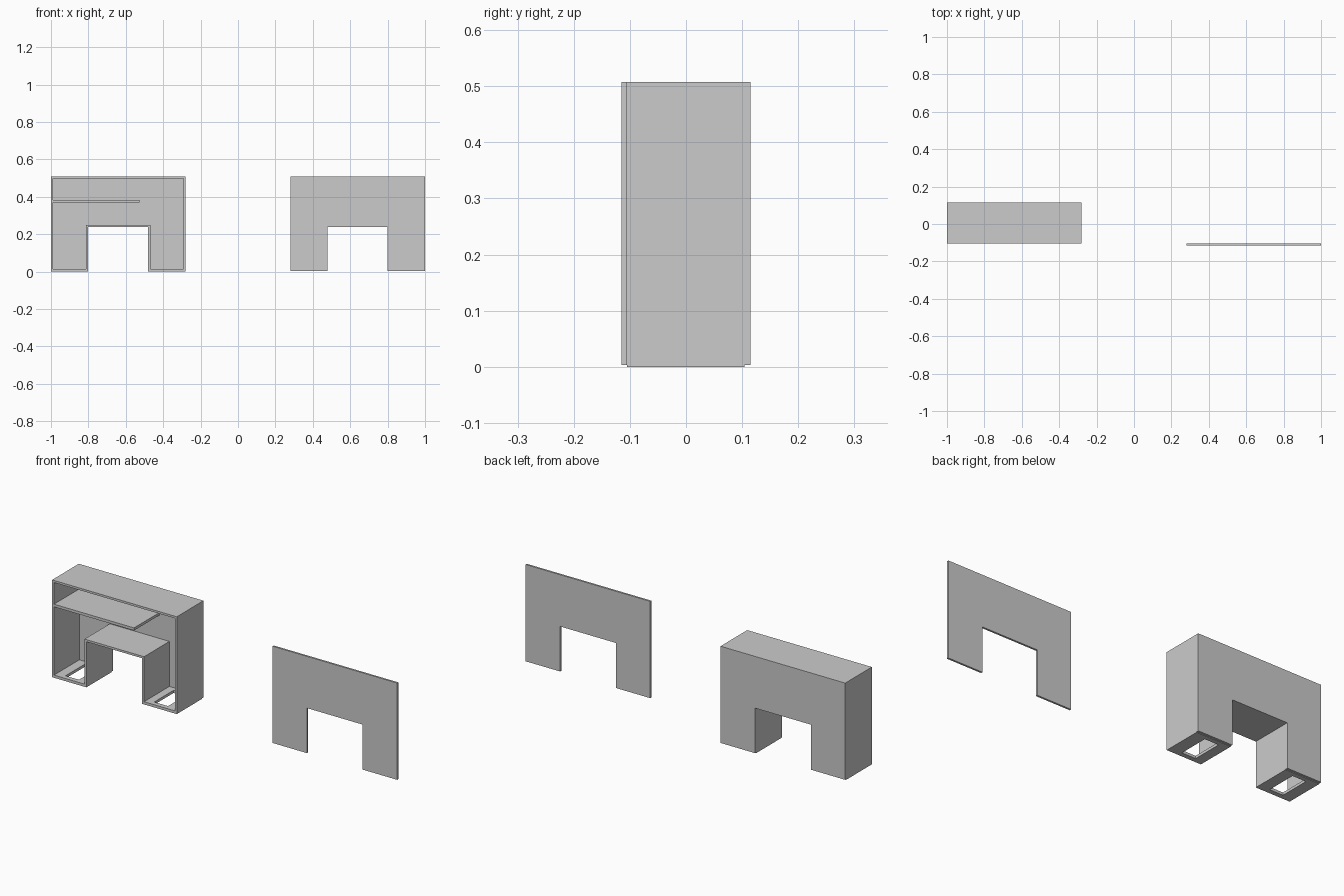
import bpy
import bmesh

if "Cube" in bpy.data.objects:
    bpy.data.objects.remove(bpy.data.objects["Cube"])

T = 0.011                      # wall thickness
X0, X1 = -1.0, -0.28           # housing sides
N0, N1 = -0.802, -0.48         # notch sides
BASE, NOTCH, TOP = 0.003, 0.238, 0.508
FRONT, BACK = -0.105, 0.115


def finish(name, bm):
    bmesh.ops.recalc_face_normals(bm, faces=bm.faces)
    mesh = bpy.data.meshes.new(name)
    bm.to_mesh(mesh)
    bm.free()
    ob = bpy.data.objects.new(name, mesh)
    bpy.context.collection.objects.link(ob)
    return ob


def extrude_y(name, profile, y0, y1):
    """Solid from an xz outline, running from y0 to y1."""
    bm = bmesh.new()
    face = bm.faces.new([bm.verts.new((x, y0, z)) for x, z in profile])
    out = bmesh.ops.extrude_face_region(bm, geom=[face])["geom"]
    verts = [v for v in out if isinstance(v, bmesh.types.BMVert)]
    bmesh.ops.translate(bm, verts=verts, vec=(0, y1 - y0, 0))
    return finish(name, bm)


def arch(x0, x1, n0, n1, z0, zn, z1):
    return [(x0, z0), (x0, z1), (x1, z1), (x1, z0),
            (n1, z0), (n1, zn), (n0, zn), (n0, z0)]


def frame_plate(name, outer, inner, z0, z1):
    """Flat rectangular plate with a rectangular opening."""
    bm = bmesh.new()
    rings = []
    for (x0, x1, y0, y1), z in ((outer, z0), (outer, z1), (inner, z1), (inner, z0)):
        rings.append([bm.verts.new((x, y, z))
                      for x, y in ((x0, y0), (x1, y0), (x1, y1), (x0, y1))])
    for i in range(4):
        a, b = rings[i], rings[(i + 1) % 4]
        for j in range(4):
            k = (j + 1) % 4
            bm.faces.new((a[j], a[k], b[k], b[j]))
    return finish(name, bm)


# Housing: outer wall, notch wall and back panel
inner_back = BACK - T
extrude_y("outer_wall", arch(X0, X1, X0 + T, X1 - T, BASE, TOP - T, TOP),
          FRONT, inner_back)
extrude_y("notch_wall", arch(N0 - T, N1 + T, N0, N1, BASE, NOTCH, NOTCH + T),
          FRONT, inner_back)
outline = arch(X0, X1, N0, N1, BASE, NOTCH, TOP)
extrude_y("back_panel", outline, inner_back, BACK)

# Inner shelf
extrude_y("shelf", [(X0 + T, 0.37), (-0.527, 0.37), (-0.527, 0.384), (X0 + T, 0.384)],
          FRONT, inner_back)

# Foot plates with openings
for side, x0, x1, h0, h1 in (("left", X0, N0, -0.94, -0.862),
                             ("right", N1, X1, -0.428, -0.348)):
    frame_plate(side + "_foot_plate", (x0, x1, FRONT, inner_back),
                (h0, h1, -0.08, 0.08), 0.0, 0.014)

# Detached front cover
extrude_y("front_cover", [(x + 1.28, z) for x, z in outline], -0.115, FRONT)
